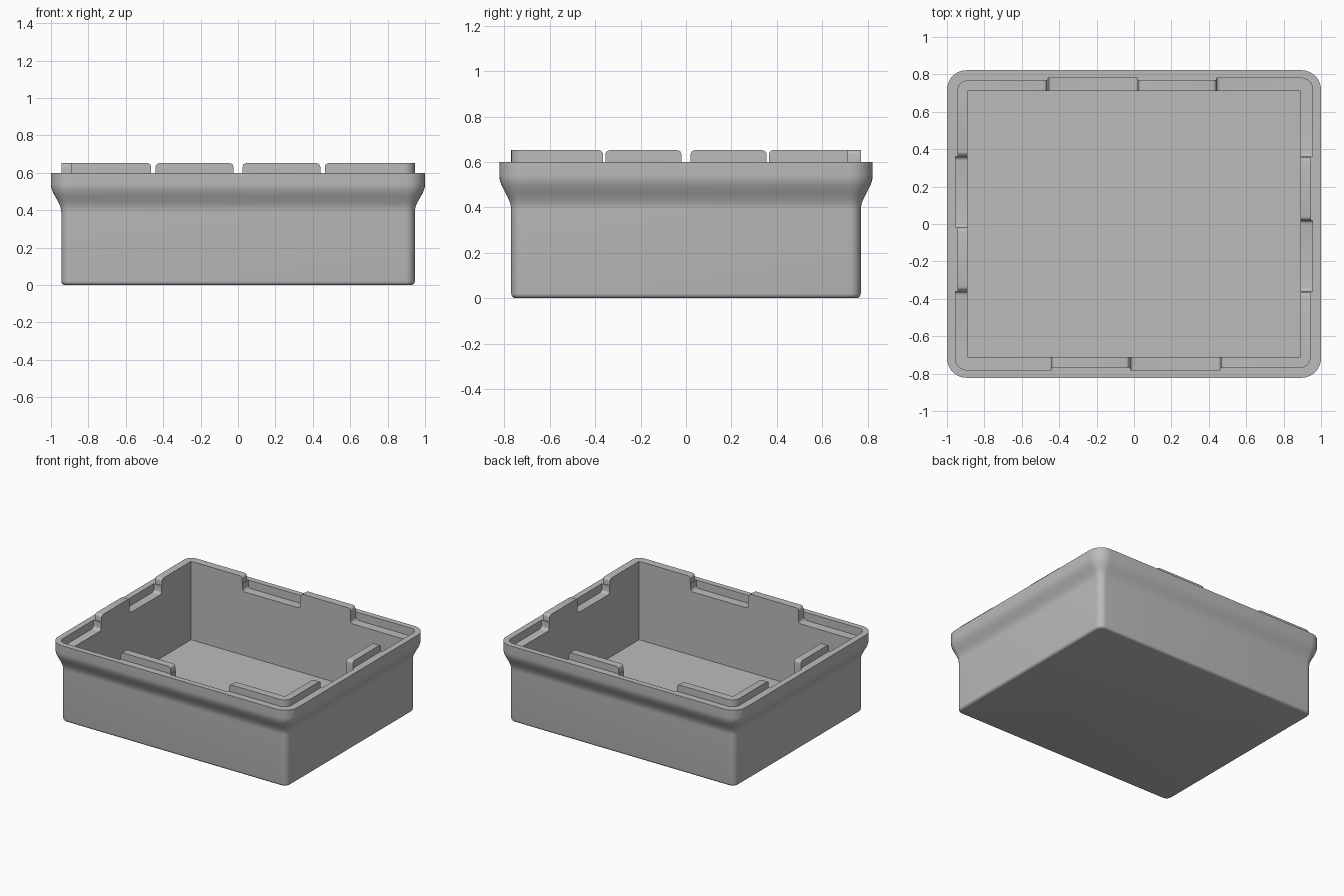
import bpy, bmesh, math
from math import sin, cos, pi, radians

if "Cube" in bpy.data.objects:
    bpy.data.objects.remove(bpy.data.objects["Cube"], do_unlink=True)

grey = bpy.data.materials.new("plain_grey")
grey.use_nodes = True
GREY = (0.5, 0.5, 0.5, 1)
grey.diffuse_color = GREY
grey.node_tree.nodes["Principled BSDF"].inputs["Base Color"].default_value = GREY

HX, HY = 0.945, 0.77       # lower wall half sizes
CX, CY = 0.89, 0.712       # cavity half sizes
RIM, TAB_TOP, SLOT_FLOOR, FLOOR = 0.6, 0.652, 0.54, 0.06


def make_object(name, bm):
    bmesh.ops.recalc_face_normals(bm, faces=bm.faces)
    mesh = bpy.data.meshes.new(name)
    bm.to_mesh(mesh)
    bm.free()
    mesh.materials.append(grey)
    ob = bpy.data.objects.new(name, mesh)
    bpy.context.collection.objects.link(ob)
    return ob


def smooth(ob):
    bpy.ops.object.select_all(action='DESELECT')
    ob.select_set(True)
    bpy.context.view_layer.objects.active = ob
    bpy.ops.object.shade_smooth_by_angle(angle=radians(32))


def arc(cx, cy, r, start, steps=8):
    return [(cx + r * cos(start + i * pi / 2 / steps), cy + r * sin(start + i * pi / 2 / steps))
            for i in range(steps + 1)]


def rounded_rect(hx, hy, r):
    pts = []
    for k, (sx, sy) in enumerate([(1, 1), (-1, 1), (-1, -1), (1, -1)]):
        pts += arc(sx * (hx - r), sy * (hy - r), r, k * pi / 2)
    return pts


def prism(bm, pts, z0, z1):
    low = [bm.verts.new((x, y, z0)) for x, y in pts]
    high = [bm.verts.new((x, y, z1)) for x, y in pts]
    bm.faces.new(low)
    bm.faces.new(high)
    for i in range(len(pts)):
        j = (i + 1) % len(pts)
        bm.faces.new((low[i], low[j], high[j], high[i]))
    return low, high


def strip(bm, outer, inner, z0, z1, round_top, turn):
    """Wall piece between two paths, its two ends rounded at the top or bottom."""
    pts = [(x * turn, y * turn) for x, y in outer + inner[::-1]]
    low, high = prism(bm, pts, z0, z1)
    ring = high if round_top else low
    n = len(outer)
    ends = [bm.edges.get((ring[n - 1], ring[n])), bm.edges.get((ring[-1], ring[0]))]
    bmesh.ops.bevel(bm, geom=ends, offset=0.02, segments=4, profile=0.5, affect='EDGES')


def straight_x(x0, x1, y_in, y_out):
    return [(x0, y_out), (x1, y_out)], [(x0, y_in), (x1, y_in)]


def straight_y(y0, y1, x_in, x_out):
    return [(x_out, y0), (x_out, y1)], [(x_in, y0), (x_in, y1)]


def corner(sx, x_end, y_end, ox, oy, ix, iy, r=0.06):
    """L-shaped piece round a front corner; sx picks the side."""
    bend = arc(ox - r, -(oy - r), r, -pi / 2)
    outer = [(x_end, -oy)] + [(sx * x, y) for x, y in bend] + [(sx * ox, y_end)]
    return outer, [(x_end, -iy), (sx * ix, -iy), (sx * ix, y_end)]


# Tray body: lofted rounded rings with a flared collar
bm = bmesh.new()
profile = [(-0.02 + 0.02 * sin(t * pi / 8), 0.02 - 0.02 * cos(t * pi / 8)) for t in range(5)]
profile += [(0.055 * (1 - cos(pi * t / 10)) / 2, 0.39 + 0.15 * t / 10) for t in range(11)]
profile.append((0.055, RIM))
rings = []
for off, z in profile:
    pts = rounded_rect(HX + off, HY + off * 0.95, 0.05 + off)
    rings.append([bm.verts.new((x, y, z)) for x, y in pts])
for a, b in zip(rings, rings[1:]):
    for i in range(len(a)):
        j = (i + 1) % len(a)
        bm.faces.new((a[i], a[j], b[j], b[i]))
bm.faces.new(rings[0])
bm.faces.new(rings[-1])
body = make_object("tray_body", bm)

# Cutters: square cavity, then the locking slots
bm = bmesh.new()
prism(bm, [(CX, CY), (-CX, CY), (-CX, -CY), (CX, -CY)], FLOOR, 0.8)
cavity = make_object("cavity_cutter", bm)

SX, SY, IX, IY = 0.955, 0.78, 0.85, 0.67
bm = bmesh.new()
for turn in (1, -1):
    for outer, inner in (straight_x(-0.02, 0.46, -IY, -SY),
                         straight_y(-0.36, 0.02, IX, SX),
                         corner(-1, -0.44, -0.36, SX, SY, IX, IY)):
        strip(bm, outer, inner, SLOT_FLOOR, 0.8, False, turn)
slots = make_object("slot_cutter", bm)

for cutter in (cavity, slots):
    cutter.hide_render = True
    mod = body.modifiers.new(cutter.name, 'BOOLEAN')
    mod.operation, mod.solver, mod.object = 'DIFFERENCE', 'EXACT', cutter
    bpy.context.view_layer.objects.active = body
    bpy.ops.object.modifier_apply(modifier=mod.name)
    bpy.data.objects.remove(cutter, do_unlink=True)
smooth(body)

# Raised locking tabs, repeated by a half turn
for turn, side in ((1, "front"), (-1, "back")):
    for name, (outer, inner) in (
            ("long_side_tab", straight_x(-0.44, -0.025, -CY, -HY)),
            ("short_side_tab", straight_y(0.02, 0.355, CX, HX)),
            ("corner_tab", corner(1, 0.465, -0.365, HX, HY, CX, CY))):
        bm = bmesh.new()
        strip(bm, outer, inner, RIM, TAB_TOP, True, turn)
        smooth(make_object(side + "_" + name, bm))
